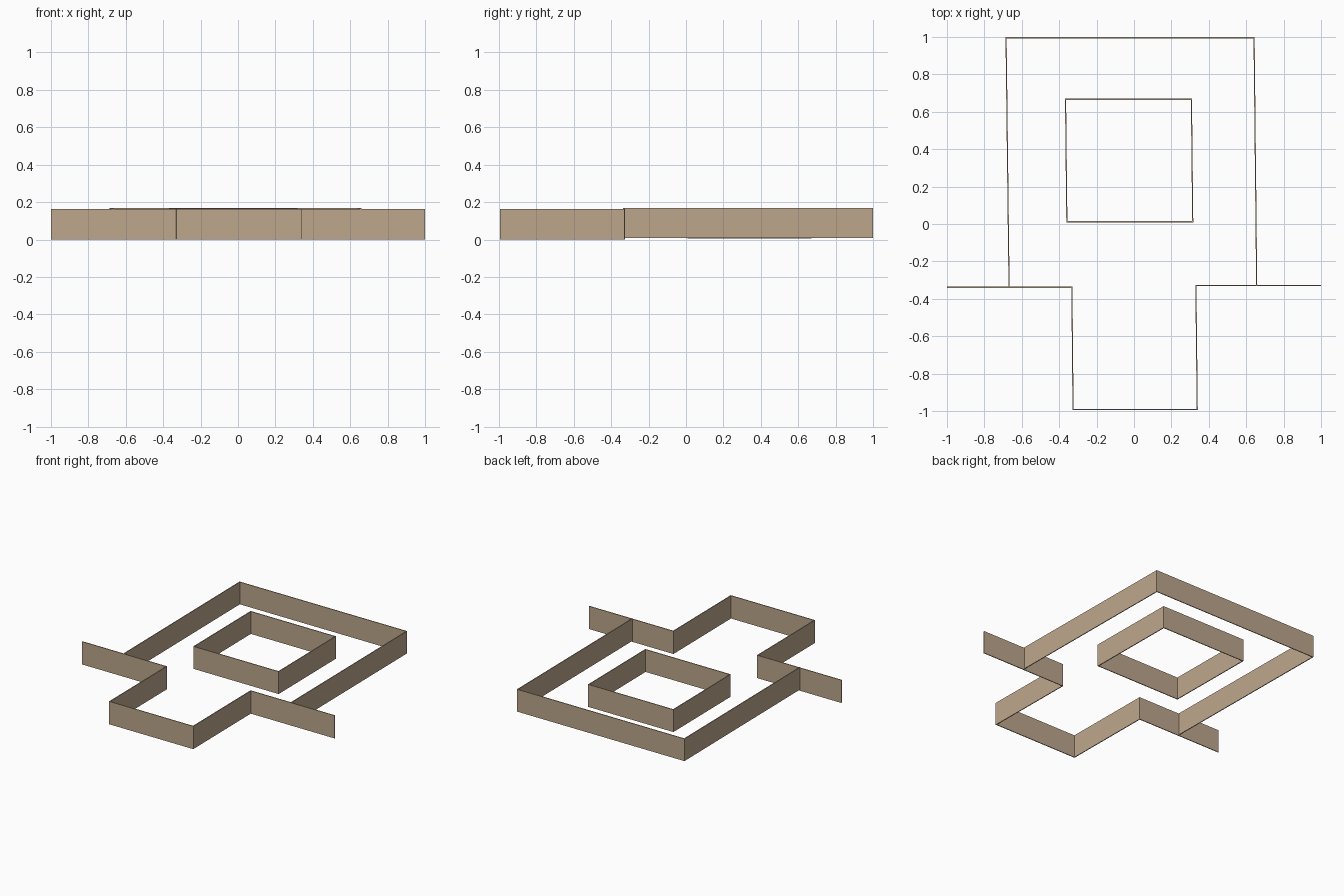
import bpy

if "Cube" in bpy.data.objects:
    bpy.data.objects.remove(bpy.data.objects["Cube"])

# one flat colour for all walls
mat = bpy.data.materials.new("tan_wall")
mat.diffuse_color = (0.51, 0.385, 0.265, 1)
mat.use_nodes = True
mat.node_tree.nodes["Principled BSDF"].inputs["Base Color"].default_value = mat.diffuse_color


def wall(name, path, z0, z1, closed=False, thickness=0.006):
    """Raise a thin ribbon wall along a plan path."""
    n = len(path)
    verts = [(x, y, z0) for x, y in path] + [(x, y, z1) for x, y in path]
    faces = []
    for i in range(n if closed else n - 1):
        j = (i + 1) % n
        faces.append((i, j, n + j, n + i))
    me = bpy.data.meshes.new(name)
    me.from_pydata(verts, [], faces)
    me.materials.append(mat)
    ob = bpy.data.objects.new(name, me)
    bpy.context.collection.objects.link(ob)
    sol = ob.modifiers.new("thickness", 'SOLIDIFY')
    sol.thickness = thickness
    sol.offset = 0
    sol.use_even_offset = True
    return ob


# front wall with the projecting entrance bay
wall("front_wall", [(-1, -0.338), (-0.332, -0.338), (-0.326, -0.992),
                    (0.338, -0.992), (0.331, -0.329), (1, -0.329)], 0.0, 0.164)

# three-sided rear enclosure
wall("rear_wall", [(-0.668, -0.336), (-0.684, 0.996),
                   (0.642, 0.996), (0.656, -0.328)], 0.008, 0.168)

# closed inner room
wall("inner_wall", [(-0.359, 0.012), (0.314, 0.012),
                    (0.307, 0.667), (-0.366, 0.667)], 0.006, 0.167, closed=True)
